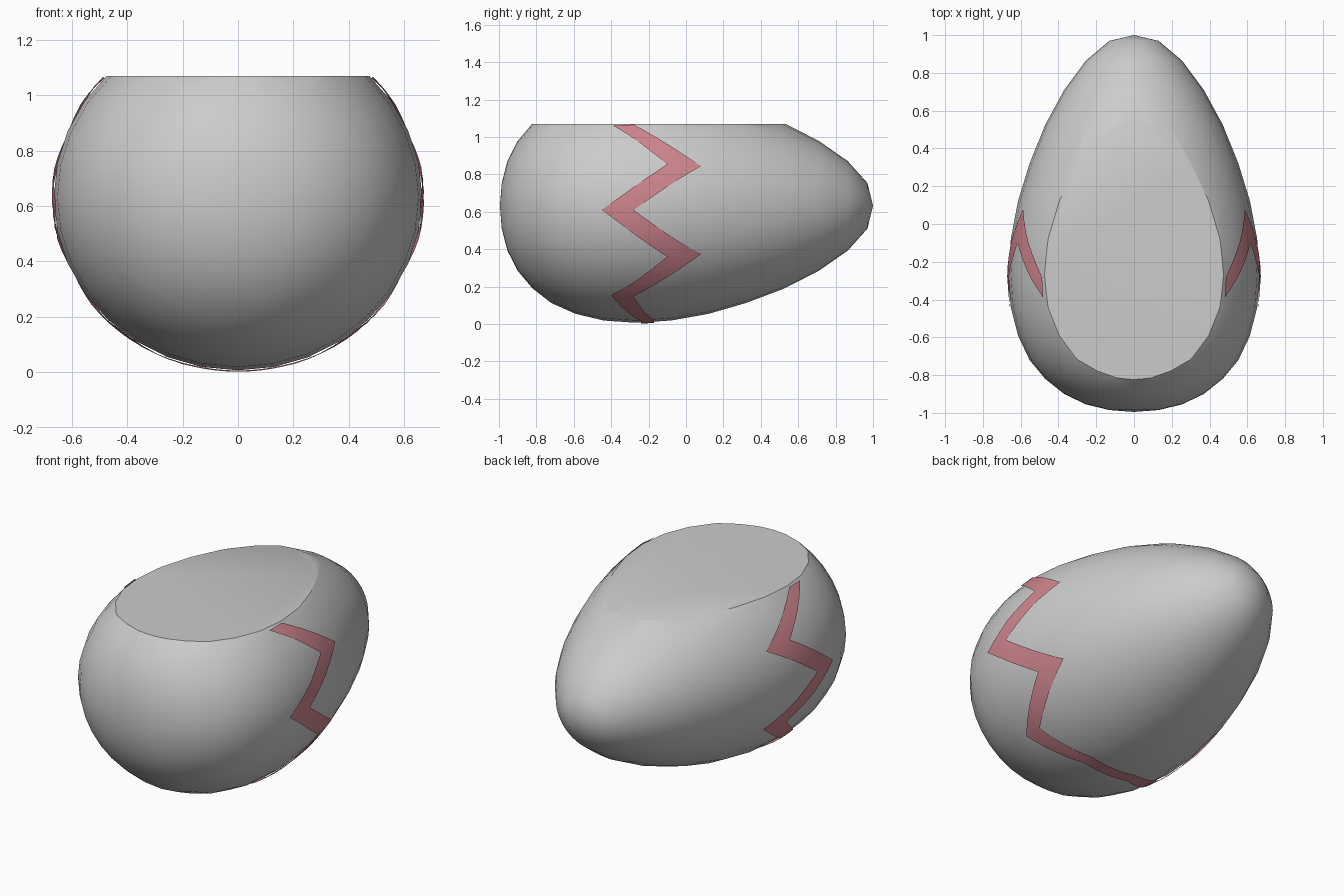
import bpy, bmesh, math

if "Cube" in bpy.data.objects:
    bpy.data.objects.remove(bpy.data.objects["Cube"])

RX, RZ, ZC, CUT = 0.665, 0.625, 0.632, 1.07
# ring positions along y, from narrow tip to blunt end
RINGS = [1, .97, .865, .71, .525, .32, .12, -.08, -.27, -.44, -.59,
         -.72, -.82, -.9, -.955, -.985, -.995]
N = len(RINGS) - 1


def girth(y):
    """Relative radius of the egg at y."""
    for k in range(N):
        a, b = RINGS[k], RINGS[k + 1]
        if a >= y >= b:
            t = (a - y) / (a - b)
            return (1 - t) * math.sin(math.pi * k / N) + t * math.sin(math.pi * (k + 1) / N)
    return 0


def point(y, ang, grow=1.0):
    r = girth(y) * grow
    return (RX * r * math.cos(ang), y, ZC + RZ * r * math.sin(ang))


def material(name, col):
    m = bpy.data.materials.new(name)
    m.diffuse_color = (*col, 1)
    m.use_nodes = True
    m.node_tree.nodes["Principled BSDF"].inputs["Base Color"].default_value = m.diffuse_color
    return m


def finish(name, bm, mat):
    bmesh.ops.recalc_face_normals(bm, faces=bm.faces[:])
    me = bpy.data.meshes.new(name)
    bm.to_mesh(me)
    bm.free()
    me.materials.append(mat)
    ob = bpy.data.objects.new(name, me)
    bpy.context.collection.objects.link(ob)
    bpy.context.view_layer.objects.active = ob
    ob.select_set(True)
    bpy.ops.object.shade_smooth_by_angle(angle=math.radians(35))
    ob.select_set(False)
    return ob


grey = material("shell_grey", (0.6, 0.6, 0.6))
pink = material("stripe_pink", (0.62, 0.235, 0.27))

# egg body, sliced flat on top
bm = bmesh.new()
SEG = 32
rows = [[bm.verts.new(point(y, 2 * math.pi * i / SEG)) for i in range(SEG)] for y in RINGS]
for a, b in zip(rows, rows[1:]):
    for i in range(SEG):
        j = (i + 1) % SEG
        bm.faces.new((a[i], a[j], b[j], b[i]))
bmesh.ops.remove_doubles(bm, verts=bm.verts[:], dist=1e-5)
cut = bmesh.ops.bisect_plane(bm, geom=bm.verts[:] + bm.edges[:] + bm.faces[:],
                             plane_co=(0, 0, CUT), plane_no=(0, 0, 1), clear_outer=True)
rim = [e for e in cut["geom_cut"] if isinstance(e, bmesh.types.BMEdge)]
bmesh.ops.contextual_create(bm, geom=rim)
finish("egg_shell", bm, grey)

# zigzag stripe: (angle, left y, right y) at each corner, mirrored in x
STATIONS = [(43.5, -.39, -.28), (21, -.10, .08), (-2, -.45, -.28), (-26, -.10, .08),
            (-50, -.40, -.28), (-77, -.24, -.17), (-90, -.24, -.17)]
STEPS, ACROSS = 6, 3
bm = bmesh.new()
for side in (1, -1):
    strip = []
    for k in range(len(STATIONS) - 1):
        for s in range(STEPS + (k == len(STATIONS) - 2)):
            ang, lo, hi = [p + (q - p) * s / STEPS
                           for p, q in zip(STATIONS[k], STATIONS[k + 1])]
            row = []
            for c in range(ACROSS + 1):
                x, y, z = point(lo + (hi - lo) * c / ACROSS, math.radians(ang), 1.011)
                row.append(bm.verts.new((side * x, y, z)))
            strip.append(row)
    for a, b in zip(strip, strip[1:]):
        for c in range(ACROSS):
            quad = (a[c], a[c + 1], b[c + 1], b[c])
            bm.faces.new(quad if side < 0 else quad[::-1])
bmesh.ops.remove_doubles(bm, verts=bm.verts[:], dist=1e-4)
finish("zigzag_stripe", bm, pink)
